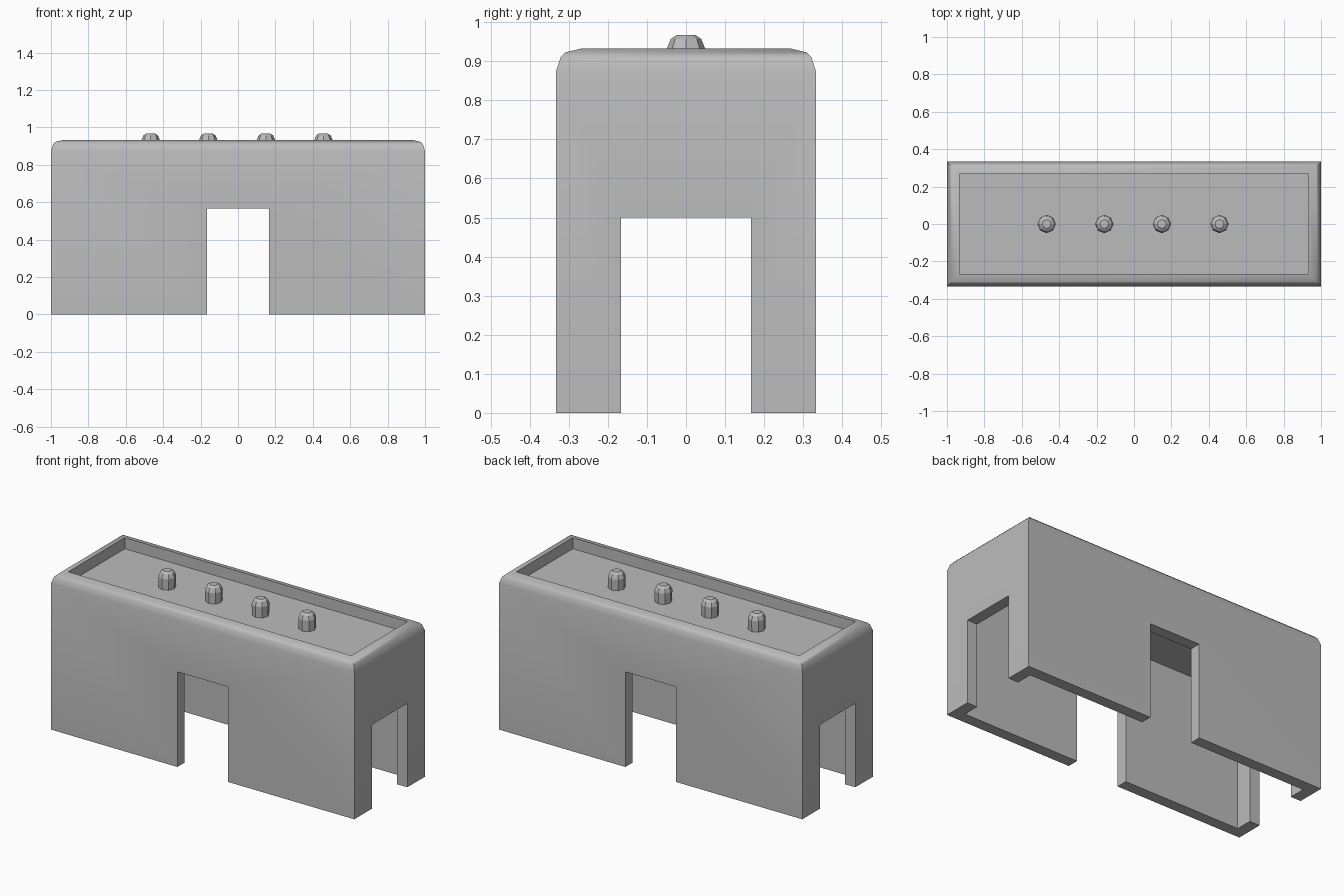
import bpy, bmesh, math

old = bpy.data.objects.get("Cube")
if old:
    bpy.data.objects.remove(old)

HX, HY, WALL = 1.0, 0.333, 0.067

grey = bpy.data.materials.new("plain grey")
grey.use_nodes = True
COLOUR = (0.5, 0.5, 0.5, 1)
grey.diffuse_color = COLOUR
grey.node_tree.nodes["Principled BSDF"].inputs["Base Color"].default_value = COLOUR


def loft(name, rings):
    """Skin stacked rings of points and cap both ends."""
    bm = bmesh.new()
    loops = [[bm.verts.new(p) for p in ring] for ring in rings]
    for a, b in zip(loops, loops[1:]):
        for i in range(len(a)):
            j = (i + 1) % len(a)
            bm.faces.new((a[i], a[j], b[j], b[i]))
    bm.faces.new(loops[0][::-1])
    bm.faces.new(loops[-1])
    bmesh.ops.recalc_face_normals(bm, faces=bm.faces)
    mesh = bpy.data.meshes.new(name)
    bm.to_mesh(mesh)
    bm.free()
    mesh.materials.append(grey)
    obj = bpy.data.objects.new(name, mesh)
    bpy.context.collection.objects.link(obj)
    return obj


def rect(inset, z, hx=HX, hy=HY):
    x, y = hx - inset, hy - inset
    return [(-x, -y, z), (x, -y, z), (x, y, z), (-x, y, z)]


def shade(obj, degrees):
    bpy.ops.object.select_all(action="DESELECT")
    obj.select_set(True)
    bpy.context.view_layer.objects.active = obj
    bpy.ops.object.shade_smooth_by_angle(angle=math.radians(degrees))


# Hollow shell: ceiling, inner wall, outer wall, rounded rim, sunken roof
profile = [(WALL, 0.8), (WALL, 0), (0, 0), (0, 0.873), (0.012, 0.91),
           (0.025, 0.923), (WALL, 0.933), (WALL, 0.867)]
shell = loft("hollow_building", [rect(i, z) for i, z in profile])

# Doorways through the long walls and the end walls
for name, hx, hy, top in (("long_wall_cutter", 0.167, 0.6, 0.567),
                          ("end_wall_cutter", 1.3, 0.167, 0.5)):
    cutter = loft(name, [rect(0, -0.2, hx, hy), rect(0, top, hx, hy)])
    cut = shell.modifiers.new(name, "BOOLEAN")
    cut.operation = "DIFFERENCE"
    cut.solver = "EXACT"
    cut.object = cutter
    bpy.context.view_layer.objects.active = shell
    bpy.ops.object.modifier_apply(modifier=cut.name)
    bpy.data.objects.remove(cutter)
shade(shell, 40)

# Row of eight-sided roof pegs
peg_profile = [(0.047, 0.867), (0.049, 0.933), (0.039, 0.957), (0.024, 0.967)]
for n in range(4):
    cx = -0.467 + n * 0.308
    rings = [[(cx + r * math.cos(k * math.pi / 4), r * math.sin(k * math.pi / 4), z)
              for k in range(8)] for r, z in peg_profile]
    shade(loft(f"roof_peg_{n + 1}", rings), 20)
